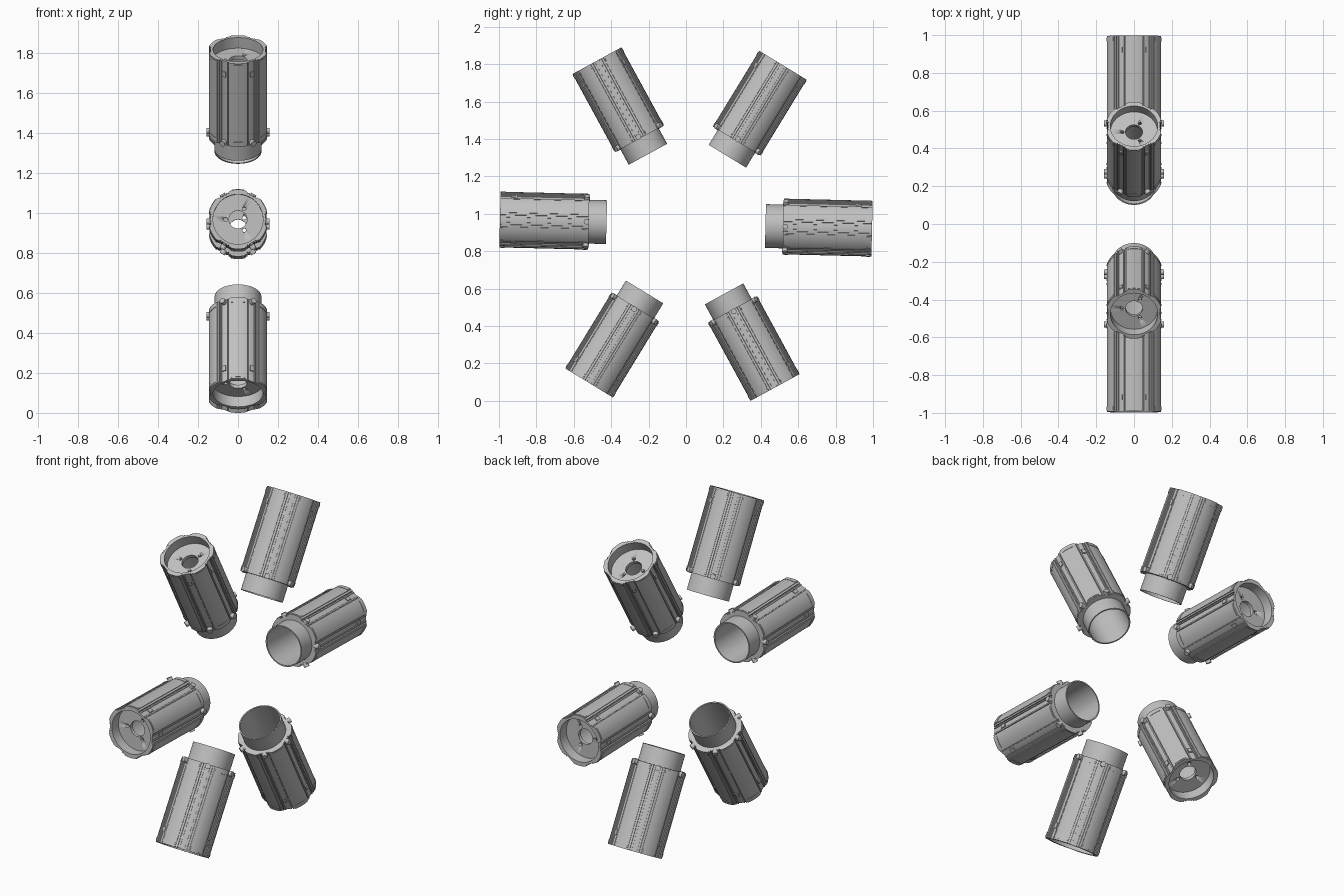
import bpy, bmesh, math
from mathutils import Matrix, Vector

cube = bpy.data.objects.get("Cube")
if cube:
    bpy.data.objects.remove(cube, do_unlink=True)

grey = bpy.data.materials.new("plain_grey")
grey.use_nodes = True
COLOUR = (0.53, 0.53, 0.53, 1)
grey.diffuse_color = COLOUR
grey.node_tree.nodes["Principled BSDF"].inputs["Base Color"].default_value = COLOUR

OUTER, SHOULDER, NECK_END = 0.995, 0.52, 0.425   # distances from the hub
FLOOR = OUTER - 0.06
CENTRE_Z = 0.945
TURN = math.radians(-1.4)


def finish(bm, name):
    """Turn a bmesh into a smooth-shaded mesh with sharp edges kept."""
    bmesh.ops.recalc_face_normals(bm, faces=bm.faces)
    for e in bm.edges:
        e.smooth = len(e.link_faces) == 2 and e.calc_face_angle(0) < math.radians(30)
    for f in bm.faces:
        f.smooth = True
    mesh = bpy.data.meshes.new(name)
    bm.to_mesh(mesh)
    bm.free()
    mesh.materials.append(grey)
    return mesh


def lathe(bm, profile, steps=72):
    """Closed profile of (radius, height) turned around the barrel axis."""
    rings = []
    for i in range(steps):
        a = math.tau * i / steps
        rings.append([bm.verts.new((r * math.cos(a), r * math.sin(a), h)) for r, h in profile])
    n = len(profile)
    for i in range(steps):
        p, q = rings[i], rings[(i + 1) % steps]
        for j in range(n):
            k = (j + 1) % n
            bm.faces.new((p[j], q[j], q[k], p[k]))


def arc_block(bm, mid, half, r0, r1, h0, h1, steps=6):
    """Curved bar around the axis, angles in degrees."""
    rows = []
    for i in range(steps + 1):
        a = math.radians(mid - half + 2 * half * i / steps)
        c, s = math.cos(a), math.sin(a)
        rows.append([bm.verts.new((r * c, r * s, h))
                     for r, h in ((r0, h0), (r1, h0), (r1, h1), (r0, h1))])
    for p, q in zip(rows, rows[1:]):
        for j in range(4):
            k = (j + 1) % 4
            bm.faces.new((p[j], q[j], q[k], p[k]))
    bm.faces.new(rows[0])
    bm.faces.new(rows[-1][::-1])


# Hollow barrel with neck, recessed end and centre hole
bm = bmesh.new()
lathe(bm, [(0.045, FLOOR), (0.125, FLOOR), (0.125, OUTER), (0.137, OUTER),
           (0.137, SHOULDER), (0.117, SHOULDER), (0.117, NECK_END),
           (0.110, NECK_END), (0.110, FLOOR - 0.02), (0.045, FLOOR - 0.02)])
raw = bpy.data.objects.new("raw_shell", finish(bm, "raw_shell"))
bpy.context.collection.objects.link(raw)

# Three small screw holes through the recessed end
bm = bmesh.new()
for deg in (60, 180, 300):
    a = math.radians(deg)
    bmesh.ops.create_cone(bm, cap_ends=True, segments=16, radius1=0.009, radius2=0.009, depth=0.08,
                          matrix=Matrix.Translation((0.062 * math.cos(a), 0.062 * math.sin(a), FLOOR)))
cutter = bpy.data.objects.new("hole_cutter", finish(bm, "hole_cutter"))
cutter.hide_render = True
bpy.context.collection.objects.link(cutter)
mod = raw.modifiers.new("holes", 'BOOLEAN')
mod.operation, mod.object, mod.solver = 'DIFFERENCE', cutter, 'EXACT'
shell = bpy.data.meshes.new_from_object(raw.evaluated_get(bpy.context.evaluated_depsgraph_get()))
for ob in (raw, cutter):
    bpy.data.objects.remove(ob, do_unlink=True)

# Six raised panels with lips at both ends
bm = bmesh.new()
for mid in range(30, 390, 60):
    arc_block(bm, mid, 15, 0.135, 0.149, SHOULDER, OUTER)
    for h in (SHOULDER + 0.008, OUTER - 0.028):
        arc_block(bm, mid, 13, 0.147, 0.151, h, h + 0.02)
panels = finish(bm, "panels")

# Stepped rails and a clip in the channels between panels
bm = bmesh.new()
for mid in range(0, 360, 60):
    for side in (-1, 1):
        arc_block(bm, mid + side * 13, 2.5, 0.135, 0.145, SHOULDER, OUTER, 2)
        arc_block(bm, mid + side * 7, 1.5, 0.135, 0.142, SHOULDER, OUTER, 2)
    arc_block(bm, mid, 4, 0.135, 0.143, OUTER - 0.09, OUTER - 0.06, 2)
rails = finish(bm, "rails")

# Round lugs standing out near the neck
bm = bmesh.new()
for deg in range(0, 360, 60):
    a = math.radians(deg)
    out = Vector((math.cos(a), math.sin(a), 0))
    place = Matrix.Translation(out * 0.144 + Vector((0, 0, SHOULDER + 0.012)))
    bmesh.ops.create_cone(bm, cap_ends=True, segments=16, radius1=0.015, radius2=0.015, depth=0.028,
                          matrix=place @ out.to_track_quat('Z', 'Y').to_matrix().to_4x4())
lugs = finish(bm, "lugs")

# Ring of six barrels pointing outward from the hub
for i in range(6):
    angle = TURN + i * math.radians(60)
    for name, mesh in (("barrel_shell", shell), ("barrel_panels", panels),
                       ("channel_rails", rails), ("neck_lugs", lugs)):
        ob = bpy.data.objects.new(f"{name}_{i + 1}", mesh)
        ob.location = (0, 0, CENTRE_Z)
        ob.rotation_euler = (angle - math.pi / 2, 0, 0)
        bpy.context.collection.objects.link(ob)
